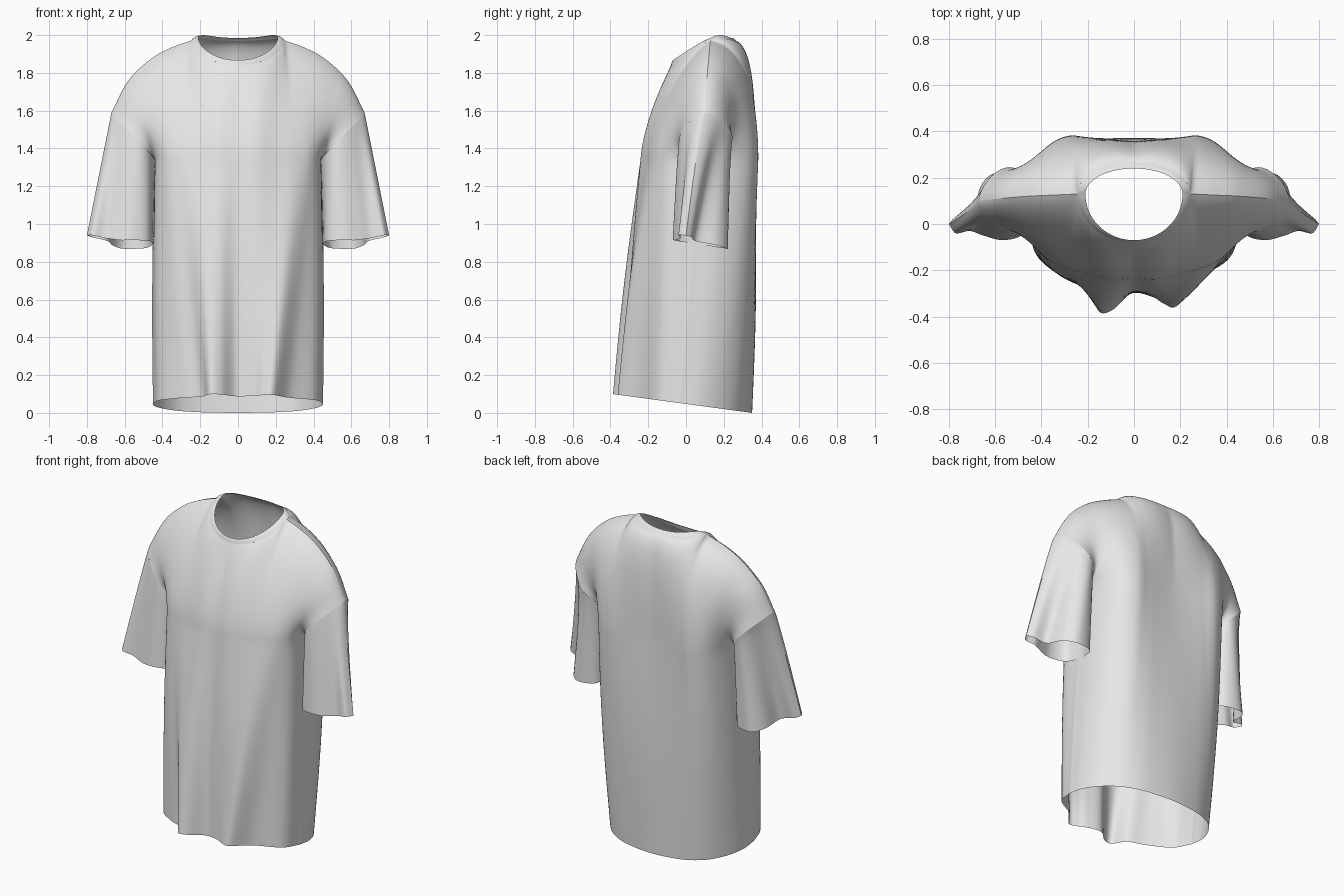
import bpy
from math import sin, cos, pi
from mathutils import Vector

cube = bpy.data.objects.get("Cube")
if cube:
    bpy.data.objects.remove(cube)

fabric = bpy.data.materials.new("light_grey_fabric")
fabric.use_nodes = True
fabric.diffuse_color = (0.8, 0.8, 0.8, 1)
fabric.node_tree.nodes["Principled BSDF"].inputs["Base Color"].default_value = (0.8, 0.8, 0.8, 1)

ARMPIT, JOIN = 1.34, 0.45   # armpit height, share of the top edge taken by the neck
ROWS, COLS = 24, 80


def spline(pts, t):
    """Smooth curve through pts, t in 0..1."""
    pts = [Vector(p) for p in pts]
    s = min(max(t, 0), 1) * (len(pts) - 1)
    i = min(int(s), len(pts) - 2)
    f = s - i
    b, c = pts[i], pts[i + 1]
    a = pts[i - 1] if i else 2 * b - c
    d = pts[i + 2] if i + 2 < len(pts) else 2 * c - b
    return 0.5 * (2 * b + (c - a) * f + (2 * a - 5 * b + 4 * c - d) * f * f
                  + (3 * b - a - 3 * c + d) * f ** 3)


def bezier(a, b, c, d, t):
    s = 1 - t
    return a * s ** 3 + 3 * b * s * s * t + 3 * c * s * t * t + d * t ** 3


def both_sides(half):
    return [(-x, y) for x, y in half[:0:-1]] + half


def sheet(name, rows, flip=False):
    """Cloth surface from equal rows of points."""
    n = len(rows[0])
    faces = []
    for r in range(len(rows) - 1):
        for c in range(n - 1):
            f = (r * n + c, r * n + c + 1, (r + 1) * n + c + 1, (r + 1) * n + c)
            faces.append(f[::-1] if flip else f)
    mesh = bpy.data.meshes.new(name)
    mesh.from_pydata([tuple(p) for row in rows for p in row], [], faces)
    mesh.materials.append(fabric)
    mesh.shade_smooth()
    obj = bpy.data.objects.new(name, mesh)
    bpy.context.collection.objects.link(obj)


# Neckline and shoulder seam: neck heights run from front to back
OUTER_Z = [(0, 1.84), (0, 1.912), (0, 1.972), (0, 1.984), (0, 1.97)]
INNER_Z = [(0, 1.867), (0, 1.932), (0, 1.985), (0, 2.0), (0, 1.985)]
SHOULDER = [(0.245, 0.13, 1.972), (0.35, 0.125, 1.935), (0.46, 0.12, 1.875),
            (0.58, 0.11, 1.76), (0.67, 0.10, 1.59)]


def neck_edge(a, inner=False):
    rx, front, back = (0.21, 0.2, 0.11) if inner else (0.245, 0.21, 0.135)
    s = sin(a)
    z = spline(INNER_Z if inner else OUTER_Z, (s + 1) / 2).y
    return Vector((rx * cos(a), 0.13 + (front if s < 0 else back) * s, z))


def top_edge(u, facing):
    k = abs(u)
    if k < JOIN:
        p = neck_edge(facing * pi / 2 * (1 - k / JOIN))
    else:
        p = spline(SHOULDER, (k - JOIN) / (1 - JOIN))
    return Vector((p.x if u > 0 else -p.x, p.y, p.z))


def soft_edge(u, facing):
    """Top edge averaged along its length, so the neck corner does not pucker the cloth."""
    reach = min(0.2, 1 - abs(u))
    return sum((top_edge(u + reach * i / 4, facing) for i in range(-4, 5)), Vector()) / 9


# Front and back panel outlines at the hem and armpit
HEM_FRONT = [(-0.45, -0.03), (-0.41, -0.15), (-0.29, -0.24), (-0.19, -0.29), (-0.15, -0.38),
             (-0.09, -0.37), (-0.01, -0.30), (0.08, -0.315), (0.13, -0.345), (0.185, -0.355),
             (0.27, -0.245), (0.41, -0.15), (0.45, -0.03)]
CHEST_FRONT = both_sides([(0, -0.235), (0.1, -0.24), (0.2, -0.215), (0.31, -0.185),
                          (0.39, -0.14), (0.435, -0.06), (0.44, 0.08)])
HEM_BACK = both_sides([(0, 0.35), (0.12, 0.34), (0.23, 0.315), (0.33, 0.26),
                       (0.405, 0.17), (0.445, 0.07), (0.45, -0.03)])
CHEST_BACK = both_sides([(0, 0.36), (0.1, 0.365), (0.2, 0.375), (0.29, 0.38),
                         (0.375, 0.33), (0.43, 0.215), (0.44, 0.08)])


def upper_point(u, t, facing):
    """Point between the armpit row and the neck and shoulder edge."""
    k, side = abs(u), (1 if u > 0 else -1)
    a = spline(CHEST_FRONT if facing < 0 else CHEST_BACK, (u + 1) / 2).to_3d()
    a.z = ARMPIT
    if facing < 0:
        d1 = Vector((0, 0.01, 0.17)).lerp(Vector((0.03, -0.24, 0.05)), k ** 7)
        d2 = Vector((0, -0.06, -0.11)).lerp(Vector((0.01, -0.07, -0.01)), k ** 1.5)
        d2.y -= 0.07 * sin(pi * k)
    else:
        d1 = Vector((0, 0, 0.24)).lerp(Vector((0.03, 0.30, 0.06)), k ** 7)
        d2 = Vector((0, 0.1, -0.03)).lerp(Vector((0, 0.10, -0.01)), k)
        d2.y += 0.09 * sin(pi * k)
    d1.x *= side
    d2.x *= side
    return bezier(a, a + d1, soft_edge(u, facing) + d2, top_edge(u, facing), t)


def panel(name, hem, chest, facing):
    us = [2 * c / COLS - 1 for c in range(COLS + 1)]
    rows = []
    for r in range(ROWS):
        t, row = r / ROWS, []
        swell = sin(pi * t)
        for u in us:
            h, c = spline(hem, (u + 1) / 2), spline(chest, (u + 1) / 2)
            p = h.lerp(c, t)
            z = 0.1 - 0.135 * (h.y + 0.39)
            row.append((p.x * (1 + 0.02 * swell), p.y + facing * 0.016 * swell * (1 - u ** 4),
                        z + (ARMPIT - z) * t))
        rows.append(row)
    rows += [[upper_point(u, r / ROWS, facing) for u in us] for r in range(ROWS + 1)]
    sheet(name, rows, flip=facing > 0)


panel("front_panel", HEM_FRONT, CHEST_FRONT, -1)
panel("back_panel", HEM_BACK, CHEST_BACK, 1)

# Sleeves: loft from the armhole to a folded cuff
CUFF_BACK = [(0.80, 0.0), (0.77, 0.03), (0.69, 0.05), (0.665, 0.16), (0.60, 0.22),
             (0.49, 0.195), (0.45, 0.08)]
CUFF_FRONT = [(0.45, 0.08), (0.47, -0.035), (0.56, -0.07), (0.65, -0.05), (0.71, -0.03),
              (0.77, -0.04), (0.80, 0.0)]


def sleeve(name, side):
    n, armhole, cuff = 28, [], []
    for facing, outline in ((1, CUFF_BACK), (-1, CUFF_FRONT)):
        for i in range(n + (facing < 0)):
            t = i / n
            armhole.append(upper_point(1, 1 - t if facing > 0 else t, facing))
            x, y = spline(outline, t)
            cuff.append(Vector((x, y, 0.915 - 0.16 * (y + 0.07) + 0.2 * max(0, x - 0.62))))
    rows = []
    for r in range(ROWS + 1):
        t = r / ROWS
        row = [a.lerp(c, t) for a, c in zip(armhole, cuff)]
        # the fold in the sleeve forms early, just below the armhole
        rows.append([(p.x * side, a.y + (c.y - a.y) * t ** 0.8, p.z)
                     for p, a, c in zip(row, armhole, cuff)])
    sheet(name, rows, flip=side > 0)


sleeve("left_sleeve", 1)
sleeve("right_sleeve", -1)

# Collar band
angles = [2 * pi * i / 80 for i in range(81)]
band = []
for r in range(5):
    t = r / 4
    band.append([neck_edge(a).lerp(neck_edge(a, True), t) + Vector((0, 0, 0.004 * sin(pi * t)))
                 for a in angles])
sheet("collar", band)
